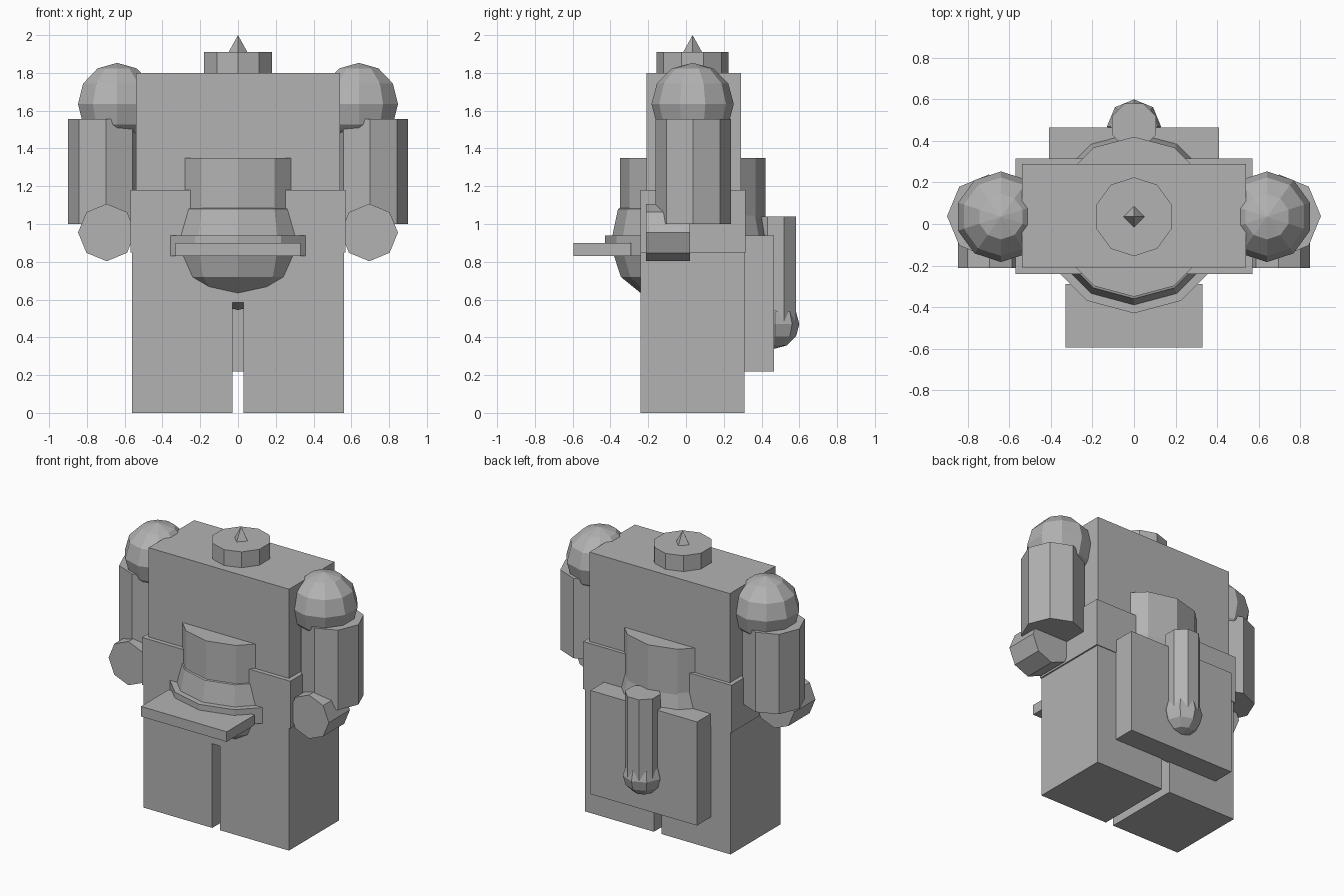
import bpy, bmesh
from math import pi, sin, cos
from mathutils import Matrix

if "Cube" in bpy.data.objects:
    bpy.data.objects.remove(bpy.data.objects["Cube"], do_unlink=True)

grey = bpy.data.materials.new("plain_grey")
grey.use_nodes = True
grey.diffuse_color = (0.45, 0.45, 0.45, 1)
grey.node_tree.nodes["Principled BSDF"].inputs["Base Color"].default_value = grey.diffuse_color

MID = 0.035  # depth of the body's centre line


def finish(name, bm):
    bmesh.ops.recalc_face_normals(bm, faces=bm.faces)
    mesh = bpy.data.meshes.new(name)
    bm.to_mesh(mesh)
    bm.free()
    mesh.materials.append(grey)
    obj = bpy.data.objects.new(name, mesh)
    bpy.context.collection.objects.link(obj)
    return obj


def box(name, x, y, z):
    bm = bmesh.new()
    bmesh.ops.create_cube(bm, size=1)
    for v in bm.verts:
        v.co = [lo + (hi - lo) * (c + 0.5) for c, (lo, hi) in zip(v.co, (x, y, z))]
    return finish(name, bm)


def lathe(name, centre, profile, sides, turn=0, lay=False):
    """Spin (radius, height) points into a faceted solid, optionally laid along y."""
    bm = bmesh.new()
    rings = []
    for r, h in profile:
        if r == 0:
            rings.append([bm.verts.new((0, 0, h))])
        else:
            angles = [turn + 2 * pi * i / sides for i in range(sides)]
            rings.append([bm.verts.new((r * cos(a), r * sin(a), h)) for a in angles])
    for a, b in zip(rings, rings[1:]):
        for i in range(sides):
            j = (i + 1) % sides
            quad = [a[i % len(a)], a[j % len(a)], b[j % len(b)], b[i % len(b)]]
            bm.faces.new(list(dict.fromkeys(quad)))
    for ring in (rings[0], rings[-1]):
        if len(ring) > 1:
            bm.faces.new(ring)
    if lay:
        bm.transform(Matrix.Rotation(-pi / 2, 4, "X"))
    bm.transform(Matrix.Translation(centre))
    return finish(name, bm)


def ball(r, rings):
    return [(0 if k in (0, rings) else r * sin(pi * k / rings),
             -r * cos(pi * k / rings)) for k in range(rings + 1)]


# Body blocks
box("torso", (-0.54, 0.54), (-0.21, 0.29), (0.9, 1.8))
box("hips", (-0.57, 0.57), (-0.24, 0.315), (0.85, 1.18))
box("crotch", (-0.1, 0.1), (-0.24, 0.31), (0.585, 0.85))

# Head and its spike
lathe("head", (0, MID, 0), [(0.19, 1.78), (0.19, 1.91)], 10, pi / 2)
lathe("head_spike", (0, MID, 0), [(0.05, 1.91), (0, 2.0)], 4)

# Waist column, round belly, belt and tray
lathe("waist", (0, MID, 0), [(0.385, 0.95), (0.385, 1.35)], 12)
lathe("belly", (0, 0.025, 0), [(0, 0.545), (0.21, 0.59), (0.37, 0.72), (0.425, 0.89),
                               (0.385, 1.08), (0.2, 1.15)], 12)
lathe("belt", (0, 0.025, 0), [(0.455, 0.83), (0.455, 0.94)], 12)
box("tray", (-0.33, 0.33), (-0.595, -0.29), (0.83, 0.9))

# Backpack with a round-ended bottle on it
box("backpack", (-0.41, 0.41), (0.3, 0.465), (0.22, 0.94))
lathe("bottle", (0, 0.475, 0), [(0.115, 0.47), (0.115, 1.04)], 8, pi / 8)
lathe("bottle_end", (0, 0.47, 0.47), ball(0.13, 6), 8, pi / 2)

# Paired limbs
for side, s in (("left", 1), ("right", -1)):
    box(side + "_leg", sorted((s * 0.03, s * 0.56)), (-0.24, 0.31), (0, 0.85))
    lathe(side + "_shoulder", (s * 0.64, MID, 1.635), ball(0.218, 6), 10, pi / 2)
    lathe(side + "_arm", (s * 0.7, 0.038, 0), [(0.2, 1.0), (0.2, 1.555)], 8)
    lathe(side + "_hand", (s * 0.695, 0, 0.955), [(0.152, -0.212), (0.152, 0.02)], 8, lay=True)
